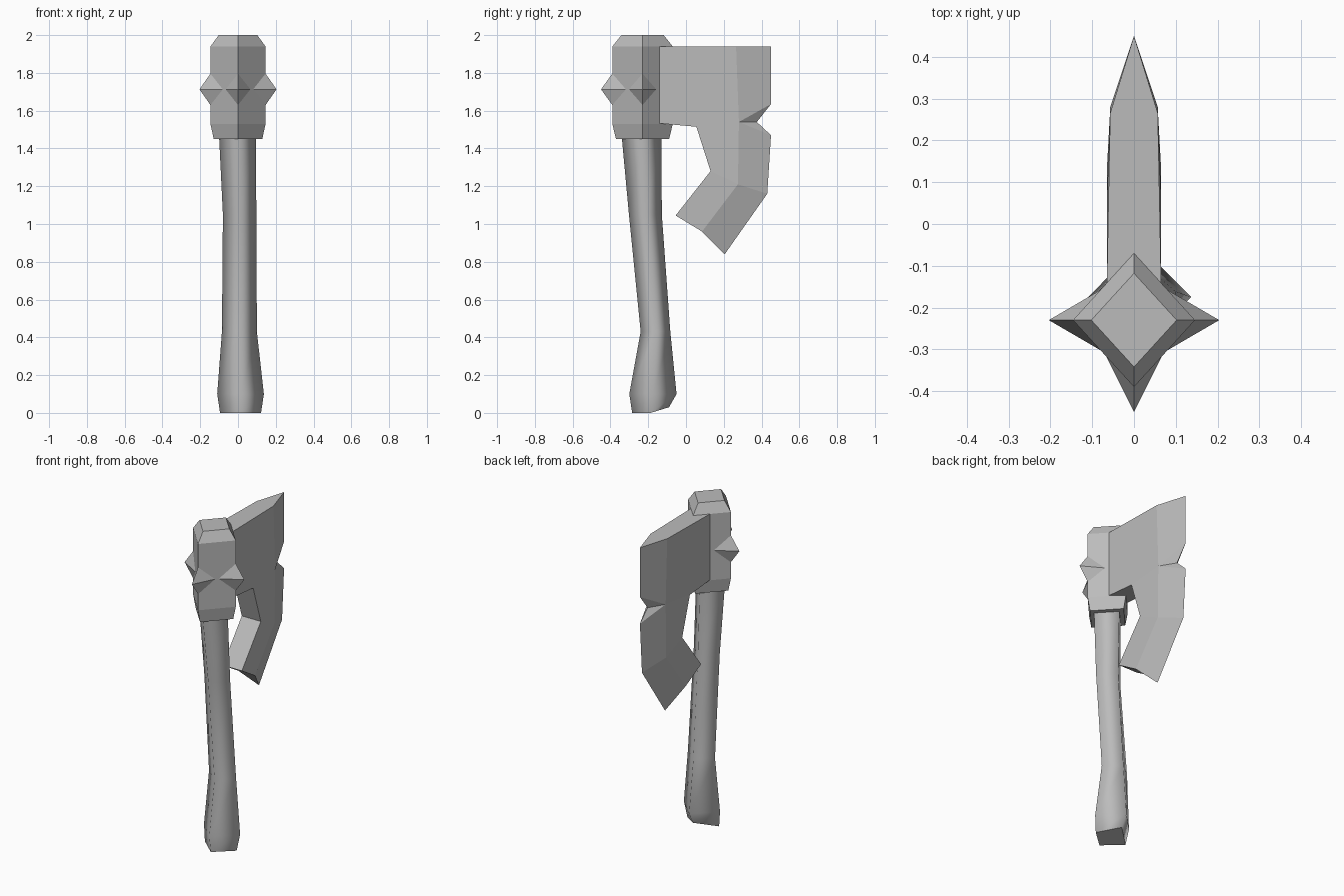
import bpy
import bmesh

cube = bpy.data.objects.get("Cube")
if cube:
    bpy.data.objects.remove(cube, do_unlink=True)

grey = bpy.data.materials.new("plain grey")
grey.use_nodes = True
colour = (0.5, 0.5, 0.5, 1)
grey.diffuse_color = colour
grey.node_tree.nodes["Principled BSDF"].inputs["Base Color"].default_value = colour


def finish(name, bm):
    bmesh.ops.recalc_face_normals(bm, faces=bm.faces)
    mesh = bpy.data.meshes.new(name)
    bm.to_mesh(mesh)
    bm.free()
    mesh.materials.append(grey)
    obj = bpy.data.objects.new(name, mesh)
    bpy.context.collection.objects.link(obj)
    return obj


def loft(bm, rings):
    """Skin closed rings of points and cap both ends; returns the caps."""
    loops = [[bm.verts.new(p) for p in ring] for ring in rings]
    for a, b in zip(loops, loops[1:]):
        n = len(a)
        for i in range(n):
            j = (i + 1) % n
            bm.faces.new((a[i], a[j], b[j], b[i]))
    return [bm.faces.new(loops[0]), bm.faces.new(loops[-1])]


def diamond(z, x0, x1, y0, y1, back_lift=0):
    cx, cy = (x0 + x1) / 2, (y0 + y1) / 2
    return [(cx, y0, z), (x1, cy, z), (cx, y1, z + back_lift), (x0, cy, z)]


# Handle: four-sided, smooth, bowed, with a swollen foot
bm = bmesh.new()
caps = loft(bm, [
    diamond(0, -.095, .122, -.285, -.09, .03),
    diamond(.1, -.11, .137, -.30, -.05),
    diamond(.43, -.085, .10, -.24, -.083),
    diamond(1.05, -.08, .097, -.302, -.128),
    diamond(1.46, -.10, .095, -.34, -.13),
])
for f in bm.faces:
    f.smooth = f not in caps
for cap in caps:
    for e in cap.edges:
        e.smooth = False
finish("handle", bm)

# Head: diamond block with chamfered ends
HEAD_Y = -.23
RX, RY = .146, .16
bm = bmesh.new()
loft(bm, [diamond(z, -RX * s, RX * s, HEAD_Y - RY * s, HEAD_Y + RY * s)
          for z, s in ((1.45, .88), (1.53, 1), (1.94, 1), (2, .7))])
finish("head", bm)

# Spikes: pyramids wrapped over the front, left and right corners
SPIKE_Z = 1.713
for name, dx, dy, reach in (("front_spike", 0, -1, .22),
                            ("left_spike", 1, 0, .204),
                            ("right_spike", -1, 0, .204)):
    bm = bmesh.new()
    tip = bm.verts.new((dx * reach, HEAD_Y + dy * reach, SPIKE_Z))
    base = []
    for along, side, dz in ((1, 0, .083), (.55, .45, 0), (1, 0, -.083), (.55, -.45, 0)):
        base.append(bm.verts.new((RX * (dx * along + dy * side),
                                  HEAD_Y + RY * (dy * along + dx * side),
                                  SPIKE_Z + dz)))
    for i in range(4):
        bm.faces.new((tip, base[i], base[(i + 1) % 4]))
    finish(name, bm)

# Blade: back outline, bevel ridge and cutting edge as (y, z)
back = [(-.145, 1.94), (-.145, 1.533), (.055, 1.515), (.13, 1.28), (-.055, 1.045)]
ridge = [(.085, .96), (.275, 1.21), (.28, 1.54), (.265, 1.94)]
edge = [(.205, .84), (.43, 1.16), (.45, 1.47), (.375, 1.54), (.45, 1.635), (.45, 1.94)]
sides = [(0, 1, 2, 7, 8), (2, 3, 6, 7), (3, 4, 5, 6), (5, 9, 10, 6),
         (6, 10, 11, 7), (7, 11, 12), (7, 12, 13), (7, 13, 14, 8)]
rim = [14, 8, 0, 1, 2, 3, 4, 5, 9]

bm = bmesh.new()
sharp = [bm.verts.new((0, y, z)) for y, z in edge]
cheeks = []
for s in (1, -1):
    cheek = [bm.verts.new((s * .065, y, z)) for y, z in back]
    cheek += [bm.verts.new((s * .057, y, z)) for y, z in ridge]
    cheeks.append(cheek + sharp)
    for f in sides:
        bm.faces.new([cheeks[-1][i] for i in f])
for i, j in zip(rim, rim[1:]):
    quad = [cheeks[0][i], cheeks[0][j], cheeks[1][j], cheeks[1][i]]
    bm.faces.new(list(dict.fromkeys(quad)))
finish("blade", bm)
